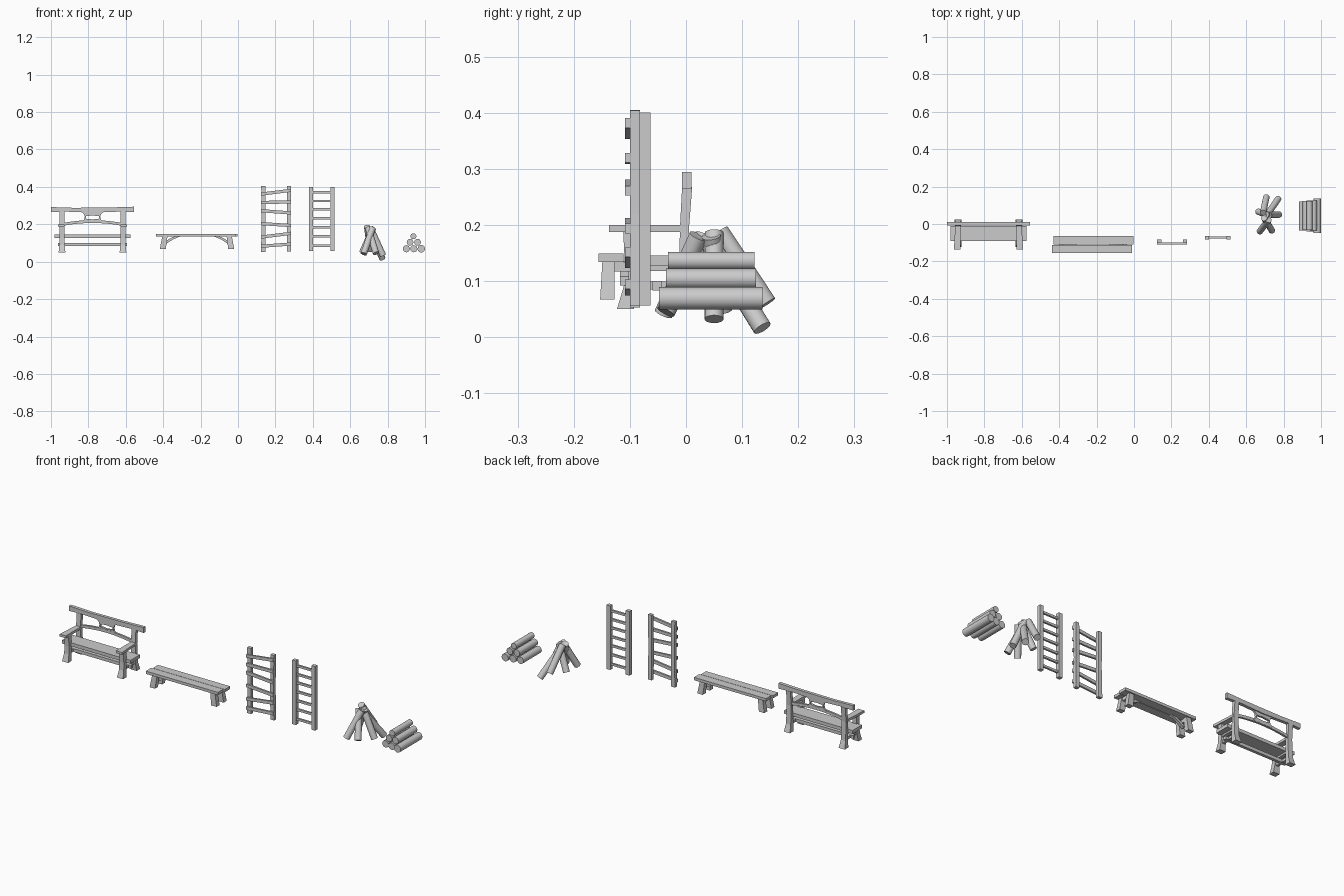
import bpy, bmesh
from math import pi, cos, sin
from mathutils import Vector, Matrix

if "Cube" in bpy.data.objects:
    bpy.data.objects.remove(bpy.data.objects["Cube"])


def finish(name, bm):
    bmesh.ops.recalc_face_normals(bm, faces=bm.faces)
    me = bpy.data.meshes.new(name)
    bm.to_mesh(me)
    bm.free()
    ob = bpy.data.objects.new(name, me)
    bpy.context.collection.objects.link(ob)
    return ob


def box(name, x, y, z):
    bm = bmesh.new()
    bmesh.ops.create_cube(bm, size=1)
    for v in bm.verts:
        v.co = Vector([(r[0] + r[1]) / 2 + c * (r[1] - r[0]) for r, c in zip((x, y, z), v.co)])
    return finish(name, bm)


def prism(name, pts, lo, hi, plane="xz"):
    """Extrude an outline drawn in the xz, yz or xy plane along the remaining axis."""
    put = {"xz": lambda a, b, c: (a, c, b), "yz": lambda a, b, c: (c, a, b),
           "xy": lambda a, b, c: (a, b, c)}[plane]
    bm = bmesh.new()
    rings = [[bm.verts.new(put(a, b, c)) for a, b in pts] for c in (lo, hi)]
    bm.faces.new(rings[0])
    bm.faces.new(rings[1])
    n = len(pts)
    for i in range(n):
        j = (i + 1) % n
        bm.faces.new((rings[0][i], rings[0][j], rings[1][j], rings[1][i]))
    return finish(name, bm)


def post(name, stations):
    """Square timber through stations (x, y, z, half width, half depth)."""
    bm = bmesh.new()
    rings = [[bm.verts.new((x + sx * w, y + sy * d, z))
              for sx, sy in ((-1, -1), (1, -1), (1, 1), (-1, 1))] for x, y, z, w, d in stations]
    bm.faces.new(rings[0])
    bm.faces.new(rings[-1])
    for a, b in zip(rings, rings[1:]):
        for i in range(4):
            bm.faces.new((a[i], a[(i + 1) % 4], b[(i + 1) % 4], b[i]))
    return finish(name, bm)


def log(name, p, q, r):
    p, q = Vector(p), Vector(q)
    bm = bmesh.new()
    m = Matrix.Translation((p + q) / 2) @ (q - p).to_track_quat('Z', 'Y').to_matrix().to_4x4()
    bmesh.ops.create_cone(bm, cap_ends=True, segments=16, radius1=r, radius2=r,
                          depth=(q - p).length, matrix=m)
    ob = finish(name, bm)
    bpy.ops.object.select_all(action='DESELECT')
    ob.select_set(True)
    bpy.context.view_layer.objects.active = ob
    bpy.ops.object.shade_smooth_by_angle(angle=pi / 5)


# Garden bench with back
cx = -0.778
for s, side in ((-1, "left"), (1, "right")):
    x = cx + s * 0.163
    post(f"{side}_front_leg", [(x, -0.108, 0.05, .018, .015), (x, -0.099, 0.09, .014, .012),
                               (x, -0.097, 0.13, .013, .012), (x, -0.099, 0.19, .013, .013)])
    post(f"{side}_back_post", [(x, 0.008, 0.05, .018, .015), (x, -0.001, 0.09, .014, .011),
                               (x, -0.003, 0.19, .013, .008), (x, 0.002, 0.267, .013, .009)])
    prism(f"{side}_armrest", [(x - .014, 0), (x + .014, 0), (x + .014 + max(s, 0) * .008, -.137),
                              (x - .014 + min(s, 0) * .008, -.137)], .187, .2, "xy")
    box(f"{side}_side_stretcher", (x - .007, x + .007), (-.1, 0), (.085, .099))
    box(f"{side}_seat_bearer", (x - .01, x + .01), (-.1, 0), (.118, .13))
box("bench_long_stretcher", (cx - .185, cx + .185), (-.06, -.044), (.083, .1))
box("bench_seat", (cx - .203, cx + .203), (-.091, -.012), (.127, .145))
prism("bench_top_rail", [(cx - .222, .265), (cx - .15, .268), (cx, .262), (cx + .15, .268),
                         (cx + .222, .265), (cx + .222, .294), (cx + .1, .29),
                         (cx - .1, .288), (cx - .222, .292)], -.007, .01)
# Arched middle rail
arc = [(-1 + i / 6) for i in range(13)]
prism("bench_arched_rail", [(cx + t * .163, .191 + .016 * (1 - t * t)) for t in arc]
      + [(cx + t * .163, .206 + .016 * (1 - t * t)) for t in reversed(arc)], -.007, .004)
# Waisted splat with a pierced slot, built as two sides plus top and bottom bars
for s, side in ((-1, "left"), (1, "right")):
    prism(f"splat_{side}", [(cx + s * a, b) for a, b in
                            ((.03, .208), (.06, .212), (.045, .225), (.041, .24), (.046, .255),
                             (.065, .27), (.03, .27), (.036, .243), (.036, .23))], -.006, .005)
prism("splat_bottom", [(cx - .037, .208), (cx + .037, .208), (cx + .037, .23), (cx, .226),
                       (cx - .037, .23)], -.006, .005)
prism("splat_top", [(cx - .037, .27), (cx + .037, .27), (cx + .037, .243), (cx, .247),
                    (cx - .037, .243)], -.006, .005)

# Low plank bench
bx = -0.219
box("low_bench_front_plank", (-.438, -.01), (-.156, -.111), (.134, .149))
box("low_bench_back_plank", (-.43, -.002), (-.109, -.064), (.134, .149))
for s, side in ((-1, "left"), (1, "right")):
    for y, row in ((-.138, "front"), (-.082, "back")):
        o = -.004 if y < -.1 else .004
        post(f"low_bench_{side}_{row}_leg", [(bx + s * .183, y + o / 2, .067, .016, .013),
                                             (bx + s * .172, y, .136, .014, .011)])
    box(f"low_bench_{side}_crossbar", sorted((bx + s * .162, bx + s * .182)), (-.14, -.08), (.117, .134))
    prism(f"low_bench_{side}_brace", [(bx + s * a, b) for a, b in
                                      ((.17, .092), (.17, .108), (.145, .124), (.118, .136),
                                       (.088, .136), (.13, .118))], -.118, -.102)

# Crooked ladder with rungs nailed on the front
post("crooked_ladder_left_rail", [(.135, -.091, .053, .012, .009), (.137, -.091, .22, .010, .009),
                                  (.135, -.091, .405, .011, .009)])
post("crooked_ladder_right_rail", [(.273, -.091, .055, .011, .009), (.271, -.091, .22, .010, .009),
                                   (.273, -.091, .404, .010, .009)])
for i, (a, b) in enumerate([(.083, .094), (.132, .151), (.204, .193), (.273, .26), (.317, .319), (.362, .381)]):
    prism(f"crooked_rung_{i + 1}", [(.124, a - .009), (.284, b - .008), (.284, b + .009), (.124, a + .008)],
          -.109, -.099)

# Straight ladder
for x, side in ((.391, "left"), (.505, "right")):
    box(f"ladder_{side}_rail", (x - .011, x + .011), (-.083, -.063), (.056, .4))
for i, z in enumerate((.085, .136, .184, .232, .28, .325, .371)):
    box(f"ladder_rung_{i + 1}", (.385, .511), (-.078, -.068), (z - .006, z + .006))

# Campfire stack of leaning logs
for i, (p, q) in enumerate([((.672, -.04, .042), (.72, .022, .18)),
                            ((.738, -.036, .045), (.696, .032, .18)),
                            ((.664, .066, .048), (.722, .045, .18)),
                            ((.776, .05, .032), (.706, .05, .185)),
                            ((.772, .136, .016), (.706, .04, .17)),
                            ((.708, .145, .06), (.69, .06, .188))]):
    log(f"campfire_log_{i + 1}", p, q, .017)

# Stacked woodpile
for i, (x, z, y0, y1, r) in enumerate([(.9, .069, -.035, .12, .019), (.94, .069, -.04, .126, .019),
                                       (.98, .069, -.048, .136, .02), (.92, .104, -.033, .122, .018),
                                       (.96, .104, -.036, .125, .018), (.938, .136, -.032, .122, .016)]):
    log(f"pile_log_{i + 1}", (x, y0, z), (x, y1, z), r)
